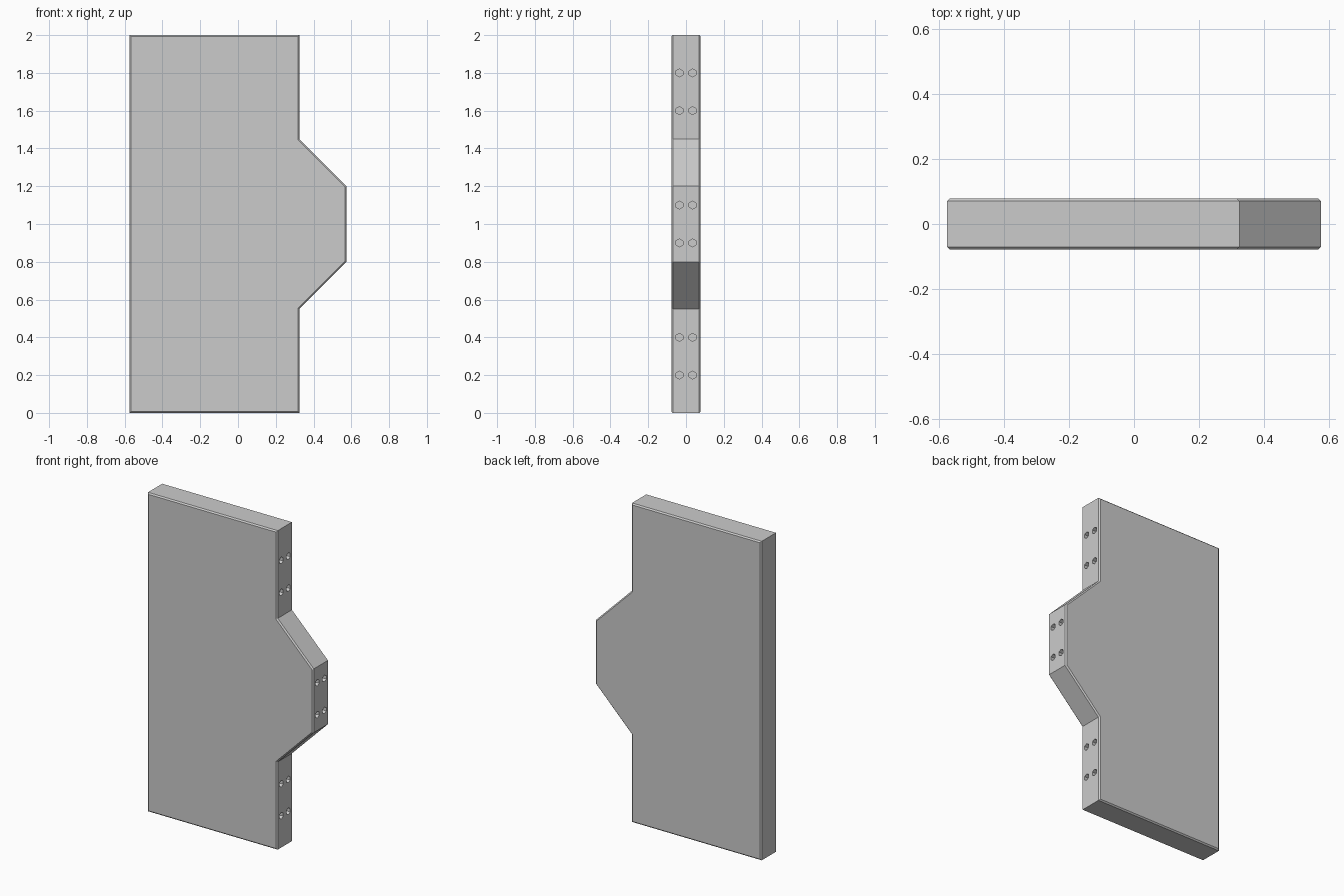
import bpy, bmesh, math
from mathutils import Matrix

if "Cube" in bpy.data.objects:
    bpy.data.objects.remove(bpy.data.objects["Cube"])

HALF = 0.078       # half thickness
CHAMFER = 0.008
HOLE_R, HOLE_DEPTH = 0.021, 0.05
X_STEP, X_NOSE = 0.325, 0.575


def make_object(name, bm):
    bmesh.ops.recalc_face_normals(bm, faces=bm.faces[:])
    mesh = bpy.data.meshes.new(name)
    bm.to_mesh(mesh)
    bm.free()
    obj = bpy.data.objects.new(name, mesh)
    bpy.context.collection.objects.link(obj)
    return obj


# Slab: extruded outline with chamfered front and back rims
outline = [(-X_NOSE, 0), (X_STEP, 0), (X_STEP, 0.55), (X_NOSE, 0.8),
           (X_NOSE, 1.2), (X_STEP, 1.45), (X_STEP, 2), (-X_NOSE, 2)]
bm = bmesh.new()
front = bm.faces.new([bm.verts.new((x, -HALF, z)) for x, z in outline])
ext = bmesh.ops.extrude_face_region(bm, geom=[front], use_keep_orig=True)
bmesh.ops.translate(bm, vec=(0, 2 * HALF, 0),
                    verts=[g for g in ext["geom"] if isinstance(g, bmesh.types.BMVert)])
bmesh.ops.recalc_face_normals(bm, faces=bm.faces[:])
rims = [e for e in bm.edges if abs(e.verts[0].co.y - e.verts[1].co.y) < 1e-6]
bmesh.ops.bevel(bm, geom=rims, offset=CHAMFER, offset_type='OFFSET',
                segments=1, affect='EDGES')
panel = make_object("panel", bm)

# Dowel holes: pairs of six-sided holes in the three right-hand edge faces
bm = bmesh.new()
for x, heights in ((X_STEP, (0.2, 0.4, 1.6, 1.8)), (X_NOSE, (0.9, 1.1))):
    for z in heights:
        for y in (-0.035, 0.035):
            place = (Matrix.Translation((x, y, z))
                     @ Matrix.Rotation(math.pi / 2, 4, 'Y')
                     @ Matrix.Rotation(math.pi / 2, 4, 'Z'))
            bmesh.ops.create_cone(bm, cap_ends=True, segments=6, radius1=HOLE_R,
                                  radius2=HOLE_R, depth=2 * HOLE_DEPTH, matrix=place)
# Points of each hexagon face sideways along y
for v in bm.verts:
    v.co.x = round(v.co.x, 5)
cutter = make_object("hole_cutter", bm)
cutter.hide_render = True
cutter.hide_set(True)

cut = panel.modifiers.new("dowel_holes", 'BOOLEAN')
cut.operation = 'DIFFERENCE'
cut.solver = 'EXACT'
cut.object = cutter
bpy.context.view_layer.objects.active = panel
panel.select_set(True)
bpy.ops.object.modifier_apply(modifier=cut.name)
bpy.data.objects.remove(cutter)
